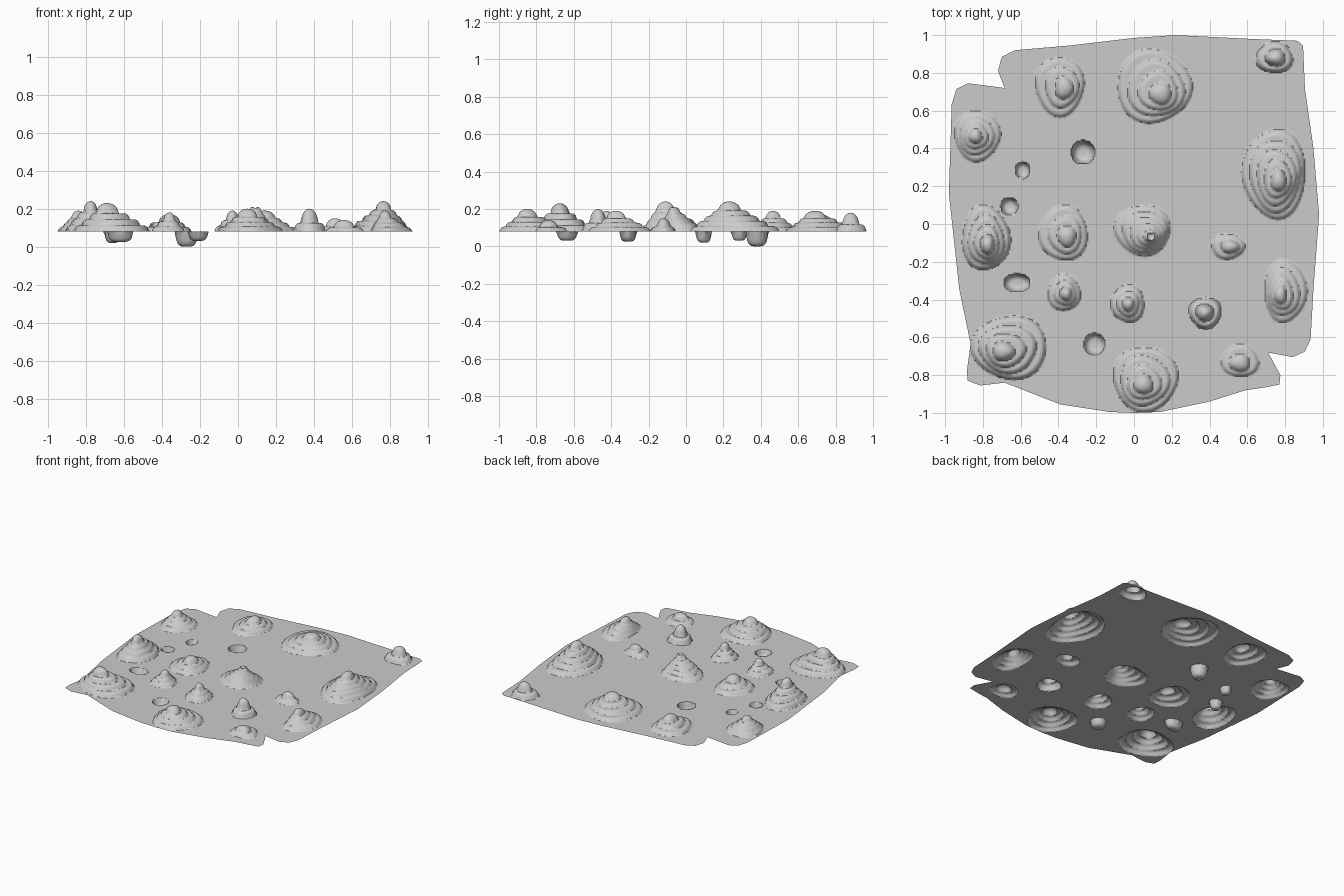
import bpy, bmesh, math
from mathutils import Vector
from mathutils.geometry import intersect_point_line

if "Cube" in bpy.data.objects:
    bpy.data.objects.remove(bpy.data.objects["Cube"])

BASE = 0.08      # level of the sheet
STEP = 0.0075    # grid spacing

# outline of the ground sheet, with the two notched corners
OUTLINE = [Vector(p) for p in [
    (-.685, .72), (-.72, .81), (-.70, .885), (-.63, .92), (-.34, .945), (0, .985),
    (.22, 1), (.615, .98), (.865, .97), (.895, .945), (.905, .715), (.95, .4),
    (.98, .05), (.95, -.345), (.935, -.61), (.905, -.675), (.84, -.705), (.71, -.68),
    (.775, -.80), (.77, -.85), (.695, -.865), (.59, -.88), (.4, -.94), (.14, -.995),
    (0, -1), (-.13, -.995), (-.39, -.955), (-.685, -.84), (-.815, -.855), (-.88, -.83),
    (-.885, -.78), (-.865, -.635), (-.925, -.345), (-.98, .16), (-.965, .635),
    (-.94, .715), (-.88, .745)]]
EDGES = list(zip(OUTLINE, OUTLINE[1:] + OUTLINE[:1]))

# terraced hills: base x min, x max, y min, y max, peak x, peak y, peak z, tiers
HILLS = [
    (-.52, -.265, .573, .885, -.37, .72, .17, 3),
    (-.09, .30, .535, .92, .14, .69, .19, 4),
    (.65, .84, .80, .96, .75, .88, .18, 2),
    (.58, .91, .03, .50, .765, .23, .24, 5),
    (-.95, -.71, .335, .60, -.84, .465, .19, 4),
    (-.91, -.66, -.245, .095, -.775, -.11, .24, 4),
    (-.50, -.245, -.195, .095, -.355, -.065, .17, 3),
    (-.10, .195, -.165, .10, .09, -.065, .215, 5),
    (.41, .585, -.185, -.055, .51, -.12, .15, 2),
    (-.455, -.285, -.46, -.27, -.36, -.37, .18, 3),
    (-.12, .055, -.52, -.325, -.03, -.425, .19, 3),
    (.295, .46, -.55, -.39, .375, -.47, .20, 2),
    (.69, .91, -.52, -.19, .775, -.375, .19, 4),
    (.465, .66, -.81, -.64, .56, -.735, .14, 2),
    (-.855, -.46, -.82, -.49, -.69, -.675, .23, 4),
    (-.11, .23, -.99, -.65, .05, -.85, .20, 4)]

# pits: x, y, radius x, radius y, depth
PITS = [(-.27, .38, .06, .06, .08), (-.59, .285, .036, .042, .05),
        (-.66, .095, .043, .043, .06), (-.62, -.31, .067, .045, .055),
        (-.21, -.635, .052, .055, .05), (.09, -.065, .017, .017, .02)]


def hill_height(x, y, hill, phase):
    x0, x1, y0, y1, px, py, top, n = hill
    if not (x0 - .03 < x < x1 + .03 and y0 - .03 < y < y1 + .03):
        return 0
    h = 0
    for k in range(n):
        s = k / (n - 1)
        frac = 1 + (1 / n + .05 - 1) * s
        cx = (x0 + x1) / 2 * (1 - s) + px * s
        cy = (y0 + y1) / 2 * (1 - s) + py * s
        rx, ry = (x1 - x0) / 2 * frac, (y1 - y0) / 2 * frac
        u, v = (x - cx) / rx, (y - cy) / ry
        d = math.hypot(u, v) / (1 + .045 * math.sin(3 * math.atan2(v, u) + phase + k))
        if d >= 1:
            continue
        rise = (top - BASE) / (n + .7)
        if k == n - 1:                       # rounded summit
            h += 1.7 * rise * math.sqrt(1 - d * d)
        else:                                # rounded terrace step
            w = min(1, (1 - d) * min(rx, ry) / .025)
            h += rise * math.sqrt(w * (2 - w))
    return h


def height(x, y):
    z = BASE + sum(hill_height(x, y, hill, 1.7 * i) for i, hill in enumerate(HILLS))
    for px, py, rx, ry, depth in PITS:
        d = ((x - px) / rx) ** 2 + ((y - py) / ry) ** 2
        if d < 1:
            z -= depth * math.sqrt(1 - d * d)
    return z


def inside(x, y):
    hit = False
    for a, b in EDGES:
        if (a.y > y) != (b.y > y) and x < a.x + (y - a.y) * (b.x - a.x) / (b.y - a.y):
            hit = not hit
    return hit


def closest_on_outline(p):
    best = None
    for a, b in EDGES:
        q, t = intersect_point_line(p, a, b)
        q = a.lerp(b, max(0, min(1, t)))
        if best is None or (q - p).length < (best - p).length:
            best = q
    return best


# fine grid trimmed to the outline
bm = bmesh.new()
n = int(2.02 / STEP)
bmesh.ops.create_grid(bm, x_segments=n, y_segments=n, size=1.01)
outside = []
for f in bm.faces:
    c = f.calc_center_median()
    if max(abs(c.x), abs(c.y)) > .6 and not inside(c.x, c.y):
        outside.append(f)
bmesh.ops.delete(bm, geom=outside, context='FACES')

# clean border, then raise the hills and sink the pits
for v in bm.verts:
    if v.is_boundary:
        q = closest_on_outline(v.co.to_2d())
        v.co.x, v.co.y = q.x, q.y
for v in bm.verts:
    v.co.z = height(v.co.x, v.co.y)

mesh = bpy.data.meshes.new("terrain_sheet")
bm.to_mesh(mesh)
bm.free()
terrain = bpy.data.objects.new("terrain_sheet", mesh)
bpy.context.collection.objects.link(terrain)
bpy.context.view_layer.objects.active = terrain
terrain.select_set(True)
bpy.ops.object.shade_smooth_by_angle(angle=math.radians(50))
